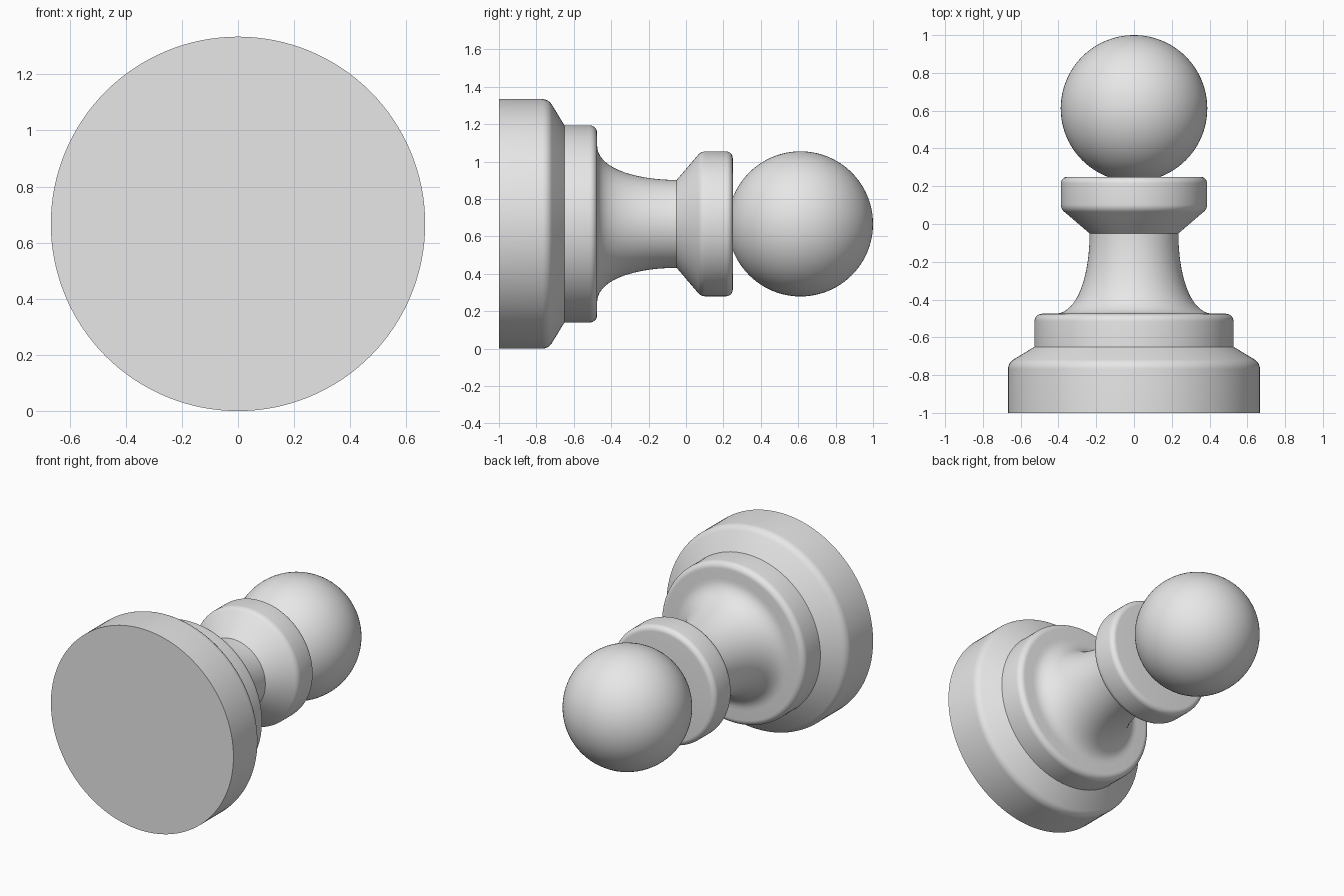
import bpy, bmesh, math
from mathutils import Vector, Matrix
from mathutils.geometry import interpolate_bezier

cube = bpy.data.objects.get("Cube")
if cube:
    bpy.data.objects.remove(cube, do_unlink=True)

AXIS_Z = 0.667
SEGMENTS = 128

grey = bpy.data.materials.new("plain grey")
grey.use_nodes = True
grey.diffuse_color = (0.8, 0.8, 0.8, 1)
grey.node_tree.nodes["Principled BSDF"].inputs["Base Color"].default_value = (0.8, 0.8, 0.8, 1)


def rounded(corners):
    """Turn (radius, y, fillet) corners into a profile with rounded corners."""
    out = []
    for i, (r, y, f) in enumerate(corners):
        p = Vector((r, y))
        if not f:
            out.append(p)
            continue
        a = (Vector(corners[i - 1][:2]) - p).normalized()
        b = (Vector(corners[i + 1][:2]) - p).normalized()
        half = a.angle(b) / 2
        reach = f / math.tan(half)
        k = 4 / 3 * math.tan((math.pi / 2 - half) / 2) * f
        start, end = p + a * reach, p + b * reach
        out += interpolate_bezier(start, start - a * k, end - b * k, end, 8)
    return out


def finish(obj):
    obj.data.materials.append(grey)
    bpy.ops.object.select_all(action="DESELECT")
    obj.select_set(True)
    bpy.context.view_layer.objects.active = obj
    bpy.ops.object.shade_smooth_by_angle(angle=math.radians(30))


def lathe(name, profile):
    """Spin a (radius, y) profile around the long axis."""
    bm = bmesh.new()
    verts = [bm.verts.new((p[0], p[1], 0)) for p in profile]
    edges = [bm.edges.new(pair) for pair in zip(verts, verts[1:])]
    bmesh.ops.spin(bm, geom=verts + edges, cent=(0, 0, 0), axis=(0, 1, 0),
                   angle=math.tau, steps=SEGMENTS)
    bmesh.ops.remove_doubles(bm, verts=bm.verts, dist=0.0001)
    bmesh.ops.recalc_face_normals(bm, faces=bm.faces)
    mesh = bpy.data.meshes.new(name)
    bm.to_mesh(mesh)
    bm.free()
    obj = bpy.data.objects.new(name, mesh)
    obj.location.z = AXIS_Z
    bpy.context.collection.objects.link(obj)
    finish(obj)


# Wide foot with a sloping shoulder
lathe("base", rounded([(0, -1, 0), (0.667, -1, 0), (0.667, -0.735, 0.06),
                       (0.527, -0.65, 0), (0, -0.65, 0)]))

# Step above the foot
lathe("lower_collar", rounded([(0, -0.65, 0), (0.527, -0.65, 0),
                               (0.527, -0.475, 0.04), (0, -0.475, 0)]))

# Flared stem
flare = interpolate_bezier(Vector((0.42, -0.475)), Vector((0.29, -0.475)),
                           Vector((0.235, -0.25)), Vector((0.235, -0.05)), 24)
lathe("stem", flare)

# Ring under the head
lathe("upper_collar", rounded([(0, -0.05, 0), (0.235, -0.05, 0), (0.387, 0.08, 0.05),
                               (0.387, 0.25, 0.035), (0, 0.25, 0)]))

# Round head
bm = bmesh.new()
bmesh.ops.create_uvsphere(bm, u_segments=96, v_segments=48, radius=0.388,
                          matrix=Matrix.Rotation(math.pi / 2, 4, "X"))
mesh = bpy.data.meshes.new("head")
bm.to_mesh(mesh)
bm.free()
head = bpy.data.objects.new("head", mesh)
head.location = (0, 0.612, AXIS_Z)
bpy.context.collection.objects.link(head)
finish(head)
